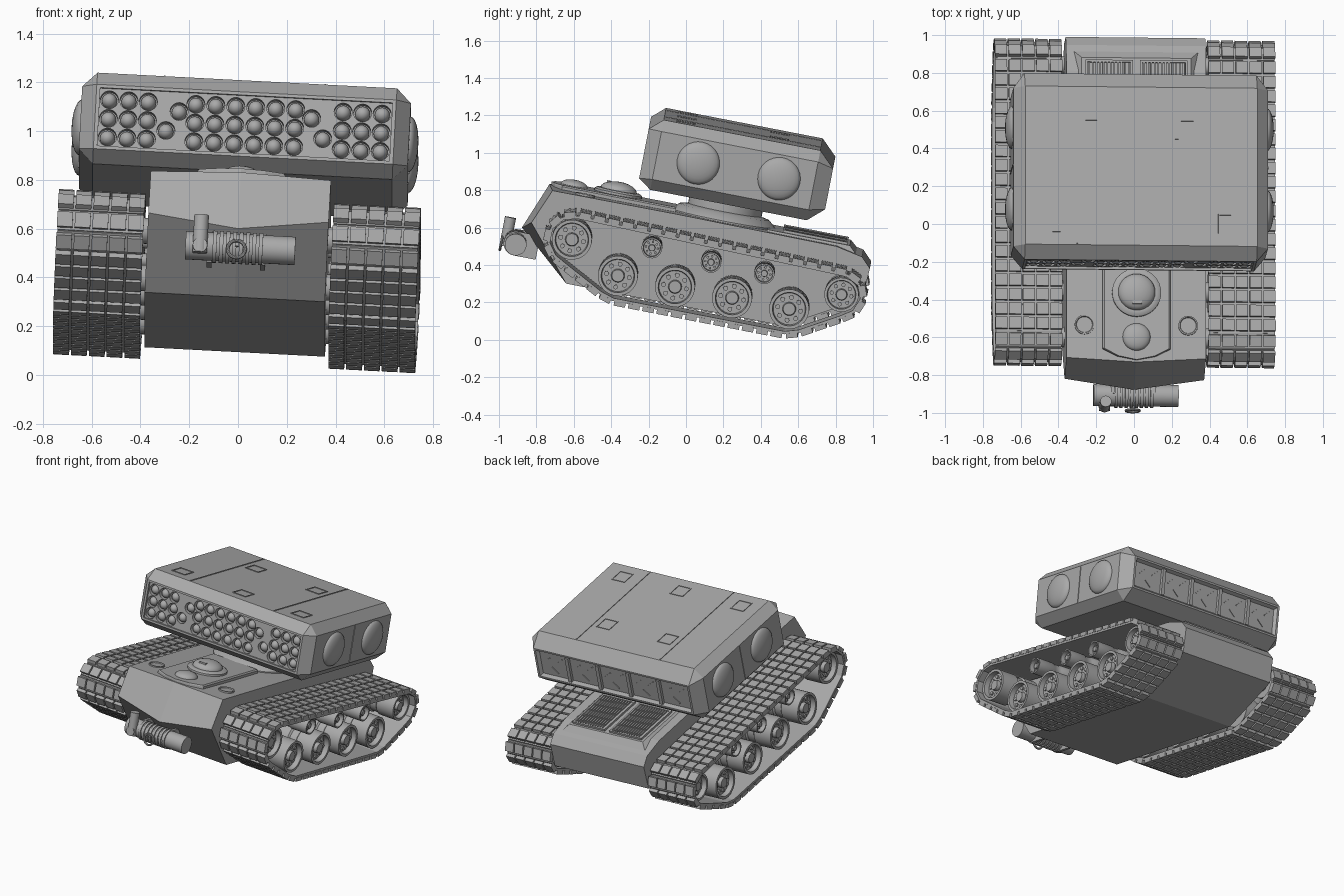
import bpy, bmesh, math
from mathutils import Matrix, Vector, geometry

cube = bpy.data.objects.get("Cube")
if cube:
    bpy.data.objects.remove(cube, do_unlink=True)

# Single flat colour
grey = bpy.data.materials.new("armour_grey")
grey.use_nodes = True
COLOUR = (0.4, 0.4, 0.4, 1)
grey.diffuse_color = COLOUR
grey.node_tree.nodes["Principled BSDF"].inputs["Base Color"].default_value = COLOUR

# The whole vehicle sits nose-up with a slight roll
TILT = (Matrix.Translation((0, 0, 0.45)) @ Matrix.Rotation(math.radians(-11), 4, 'X')
        @ Matrix.Rotation(math.radians(3.05), 4, 'Y'))
TO_X = Matrix.Rotation(math.pi / 2, 4, 'Y')
TO_FRONT = Matrix.Rotation(math.pi / 2, 4, 'X')
UP = Matrix.Identity(4)


def finish(bm, name, smooth=False):
    bmesh.ops.remove_doubles(bm, verts=bm.verts, dist=0.0001)
    bmesh.ops.recalc_face_normals(bm, faces=bm.faces)
    me = bpy.data.meshes.new(name)
    bm.to_mesh(me)
    bm.free()
    me.materials.append(grey)
    if smooth:
        me.shade_smooth()
        me.set_sharp_from_angle(angle=math.radians(35))
    ob = bpy.data.objects.new(name, me)
    bpy.context.collection.objects.link(ob)
    ob.matrix_world = TILT


def box(bm, centre, size, rot=UP):
    bmesh.ops.create_cube(bm, size=1, matrix=Matrix.Translation(centre) @ rot @ Matrix.Diagonal((*size, 1)))


def lathe(bm, profile, centre, rot=UP, n=24):
    """Revolve (radius, height) points about the rotated z axis."""
    place = Matrix.Translation(centre) @ rot
    rings = []
    for r, h in profile:
        count = n if r > 0 else 1
        rings.append([bm.verts.new(place @ Vector((r * math.cos(math.tau * i / n), r * math.sin(math.tau * i / n), h)))
                      for i in range(count)])
    for a, b in zip(rings, rings[1:]):
        for i in range(n):
            quad = [a[i % len(a)], a[(i + 1) % len(a)], b[(i + 1) % len(b)], b[i % len(b)]]
            bm.faces.new(list(dict.fromkeys(quad)))


def cylinder(bm, centre, r, half, rot=UP, n=24):
    lathe(bm, [(0, -half), (r, -half), (r, half), (0, half)], centre, rot, n)


def dome(bm, centre, r, height, rot=UP, n=28):
    arc = [(r * math.cos(a * math.pi / 12), height * math.sin(a * math.pi / 12)) for a in range(6)]
    lathe(bm, [(0, -0.01), (r, -0.01)] + arc + [(0, height)], centre, rot, n)


def loft(sections, name):
    bm = bmesh.new()
    rings = [[bm.verts.new(p) for p in s] for s in sections]
    for a, b in zip(rings, rings[1:]):
        for i in range(len(a)):
            j = (i + 1) % len(a)
            bm.faces.new((a[i], a[j], b[j], b[i]))
    bm.faces.new(rings[0])
    bm.faces.new(rings[-1][::-1])
    finish(bm, name)


# Hull, with a nose that comes to a shallow point at the middle
def hull_section(x, nose, brow):
    side = [(-0.6, -0.25), (0.58, -0.25), (0.97, -0.03), (0.978, 0.14), (0.925, 0.193),
            (0.78, 0.222), (-0.1, 0.228), brow, nose]
    return [(x, y, z) for y, z in side]


EDGE = ((-0.845, 0.035), (-0.767, 0.225))
loft([hull_section(-0.37, *EDGE), hull_section(0, (-0.89, -0.02), (-0.79, 0.235)),
      hull_section(0.37, *EDGE)], "hull")

# Raised front deck and engine deck
outline = [(-0.18, -0.1), (0.18, -0.1), (0.18, -0.72), (0.1, -0.76), (0, -0.78), (-0.1, -0.76), (-0.18, -0.72)]
loft([[(x * s, y, z) for x, y in outline] for s, z in ((1, 0.21), (1, 0.245), (0.95, 0.253))], "front_deck")
loft([[(-w, 0.4, z), (w, 0.4, z), (w, y, z), (-w, y, z)]
      for w, y, z in ((0.34, 0.9, 0.19), (0.29, 0.85, 0.236))], "engine_deck")
bm = bmesh.new()
for side in (-1, 1):
    x = side * 0.145
    for dx in (-0.12, 0.12):
        box(bm, (x + dx, 0.66, 0.24), (0.012, 0.34, 0.02))
    for y in (0.49, 0.83):
        box(bm, (x, y, 0.24), (0.252, 0.012, 0.02))
    for i in range(12):
        box(bm, (x - 0.105 + i * 0.019, 0.66, 0.237), (0.009, 0.33, 0.016))
finish(bm, "engine_grilles")

# Hatches on the front deck
bm = bmesh.new()
lathe(bm, [(0, 0.22), (0.13, 0.22), (0.13, 0.265), (0.115, 0.275), (0.1, 0.275), (0, 0.275)], (0, -0.42, 0), n=32)
dome(bm, (0, -0.42, 0.275), 0.098, 0.045)
box(bm, (0, -0.48, 0.305), (0.05, 0.02, 0.02))
dome(bm, (0, -0.658, 0.252), 0.074, 0.033)
for x in (-0.275, 0.275):
    lathe(bm, [(0, 0.2), (0.052, 0.2), (0.052, 0.236), (0.045, 0.236), (0.042, 0.23), (0, 0.23)], (x, -0.59, 0))
finish(bm, "deck_hatches", True)

# Turret ring and neck under the launcher
bm = bmesh.new()
lathe(bm, [(0, 0.2), (0.285, 0.2), (0.285, 0.235), (0.245, 0.27), (0.2, 0.28), (0.2, 0.36), (0, 0.36)],
      (0, 0.157, 0), n=40)
finish(bm, "turret_ring", True)


# Launcher box: chamfered block with recessed front and rear faces
def rect_ring(y, x, low, high):
    return [(sx * x, y, z) for sx, z in ((-1, low), (-1, low), (1, low), (1, low),
                                         (1, high), (1, high), (-1, high), (-1, high))]


def chamfer_ring(y):
    x, low, high, c = 0.675, 0.342, 0.723, 0.06
    return [(-x, y, low + c), (c - x, y, low), (x - c, y, low), (x, y, low + c),
            (x, y, high - c), (x - c, y, high), (c - x, y, high), (-x, y, high - c)]


loft([rect_ring(-0.275, 0.6, 0.405, 0.648), rect_ring(-0.325, 0.6, 0.405, 0.648),
      rect_ring(-0.325, 0.615, 0.392, 0.661), chamfer_ring(-0.255), chamfer_ring(0.598),
      rect_ring(0.683, 0.615, 0.418, 0.64), rect_ring(0.683, 0.6, 0.43, 0.628),
      rect_ring(0.663, 0.585, 0.445, 0.613)], "launcher_box")

tubes = [(s * x, z) for s in (-1, 1) for x in (0.041, 0.123, 0.205, 0.4, 0.48, 0.56) for z in (0.602, 0.524, 0.446)]
tubes += [(s * x, z) for s in (-1, 1) for x, z in ((0.272, 0.568), (0.322, 0.486))]

# Front plate pierced by the tubes
bm = bmesh.new()
loops = [[(-0.6, 0.405), (0.6, 0.405), (0.6, 0.648), (-0.6, 0.648)]]
loops += [[(x + 0.037 * math.cos(math.tau * i / 20), z + 0.037 * math.sin(math.tau * i / 20)) for i in range(20)]
          for x, z in tubes]
for loop in loops:
    ring = [bm.verts.new((x, -0.276, z)) for x, z in loop]
    for a, b in zip(ring, ring[1:] + ring[:1]):
        bm.edges.new((a, b))
bmesh.ops.triangle_fill(bm, use_beauty=True, use_dissolve=False, edges=bm.edges[:], normal=(0, -1, 0))
grown = bmesh.ops.extrude_face_region(bm, geom=bm.faces[:])["geom"]
bmesh.ops.translate(bm, verts=[v for v in grown if isinstance(v, bmesh.types.BMVert)], vec=(0, -0.036, 0))
finish(bm, "tube_plate")

# Rocket tips and side domes
bm = bmesh.new()
for x, z in tubes:
    dome(bm, (x, -0.285, z), 0.031, 0.034, TO_FRONT, 16)
finish(bm, "rocket_tips", True)
bm = bmesh.new()
for side in (-1, 1):
    for y in (-0.03, 0.41):
        dome(bm, (side * 0.674, y, 0.535), 0.115, 0.038, Matrix.Rotation(side * math.pi / 2, 4, 'Y'))
finish(bm, "side_domes", True)

# Rear panel dividers and small diagonal marks
bm = bmesh.new()
for i in range(5):
    x = (i - 2) * 0.24
    if i < 4:
        box(bm, (x + 0.12, 0.669, 0.529), (0.025, 0.026, 0.18))
    for dx, dz, turn in ((-0.05, 0.04, 40), (0.05, 0.03, 40), (0, -0.04, -40)):
        box(bm, (x + dx, 0.664, 0.529 + dz), (0.06, 0.008, 0.006), Matrix.Rotation(math.radians(turn), 4, 'Y'))
finish(bm, "rear_panel_bars")

# Seams and hatch outlines on the roof and sides
bm = bmesh.new()
for x in (-0.34, 0.32):
    box(bm, (x, 0.172, 0.723), (0.007, 0.84, 0.008))
for x in (-0.675, 0.675):
    box(bm, (x, 0.185, 0.533), (0.008, 0.007, 0.25))
for x, y in ((-0.25, 0.37), (0.23, 0.37), (-0.48, -0.135), (0, -0.135), (0.46, -0.135)):
    for s in (-1, 1):
        box(bm, (x + s * 0.049, y, 0.723), (0.006, 0.092, 0.008))
        box(bm, (x, y + s * 0.049, 0.723), (0.104, 0.006, 0.008))
finish(bm, "launcher_seams")

# Wheels: drums with dished faces and a ring of bolts, on both sides
WHEELS = [(-0.337 + i * 0.311, -0.139, 0.107) for i in range(4)] + [(-0.615, 0.004, 0.107), (0.856, -0.01, 0.092)]
ROLLERS = [(-0.187, 0.042, 0.055), (0.138, 0.027, 0.055), (0.429, 0.022, 0.055)]
RIM = [(0, 0.36), (0.5, 0.36), (0.5, 0.4), (1, 0.4), (1, 0.5), (0.9, 0.51), (0.9, 0.56), (1, 0.57),
       (1, 0.7), (0.84, 0.7), (0.8, 0.665), (0.34, 0.665), (0.3, 0.69), (0, 0.69)]
for side, label in ((-1, "right"), (1, "left")):
    rot = Matrix.Rotation(side * math.pi / 2, 4, 'Y')
    bm = bmesh.new()
    for y, z, r in WHEELS + ROLLERS:
        lathe(bm, [(q * r, h) for q, h in RIM], (0, y, z), rot)
        for i in range(8):
            a = math.tau * i / 8
            cylinder(bm, (side * 0.667, y + 0.58 * r * math.cos(a), z + 0.58 * r * math.sin(a)), 0.12 * r, 0.008, rot, 8)
    finish(bm, label + "_wheels", True)

# Track path: even steps around the outline of the wheels
rims = [(-0.615, 0.004, 0.12), (0.856, -0.01, 0.104)] + [(y, z, r + 0.014) for y, z, r in WHEELS[:4]]
pts = [Vector((y + r * math.cos(math.tau * i / 48), z + r * math.sin(math.tau * i / 48)))
       for y, z, r in rims for i in range(48)]
path = [pts[i] for i in geometry.convex_hull_2d(pts)]
spans = [(a, b, (b - a).length) for a, b in zip(path, path[1:] + path[:1])]
total, SHOES = sum(s[2] for s in spans), 48
step = total / SHOES


def along(d):
    d %= total
    for a, b, length in spans:
        if d <= length:
            return a.lerp(b, d / length)
        d -= length
    return path[0]


# Track shoes, each with a row of pads
for side, label in ((-1, "right"), (1, "left")):
    bm = bmesh.new()
    for k in range(SHOES):
        a, b = along(k * step), along((k + 1) * step)
        mid, d = (a + b) / 2, (b - a).normalized()
        out = Vector((d.y, -d.x))
        if out.dot(mid - Vector((0.1, -0.06))) < 0:
            out = -out
        rot = Matrix.Rotation(math.atan2(d.y, d.x), 4, 'X')
        c = mid + out * 0.006
        box(bm, (side * 0.565, c.x, c.y), (0.35, step * 1.04, 0.016), rot)
        c = mid + out * 0.024
        for i in range(5):
            box(bm, (side * (0.565 + (i - 2) * 0.073), c.x, c.y), (0.064, step * 0.8, 0.026), rot)
    finish(bm, label + "_track")

# Ribbed cylinder, pipe and tow ring on the nose
bm = bmesh.new()
Y, Z = -0.905, -0.104
cylinder(bm, (0.015, Y, Z), 0.058, 0.225, TO_X)
for i in range(8):
    cylinder(bm, (-0.09 + i * 0.027, Y, Z), 0.066, 0.008, TO_X)
cylinder(bm, (-0.15, Y - 0.055, Z + 0.04), 0.03, 0.078)
cylinder(bm, (-0.15, Y - 0.04, Z - 0.01), 0.03, 0.04, TO_FRONT)
for x in (-0.11, 0.11):
    box(bm, (x, Y + 0.06, Z), (0.02, 0.12, 0.13))
box(bm, (0, Y - 0.03, Z), (0.014, 0.1, 0.014))
RING = [(0.036 + 0.007 * math.cos(math.tau * i / 8), 0.007 * math.sin(math.tau * i / 8)) for i in range(9)]
lathe(bm, RING, (0, Y - 0.078, Z - 0.02), TO_FRONT)
finish(bm, "nose_fittings", True)
